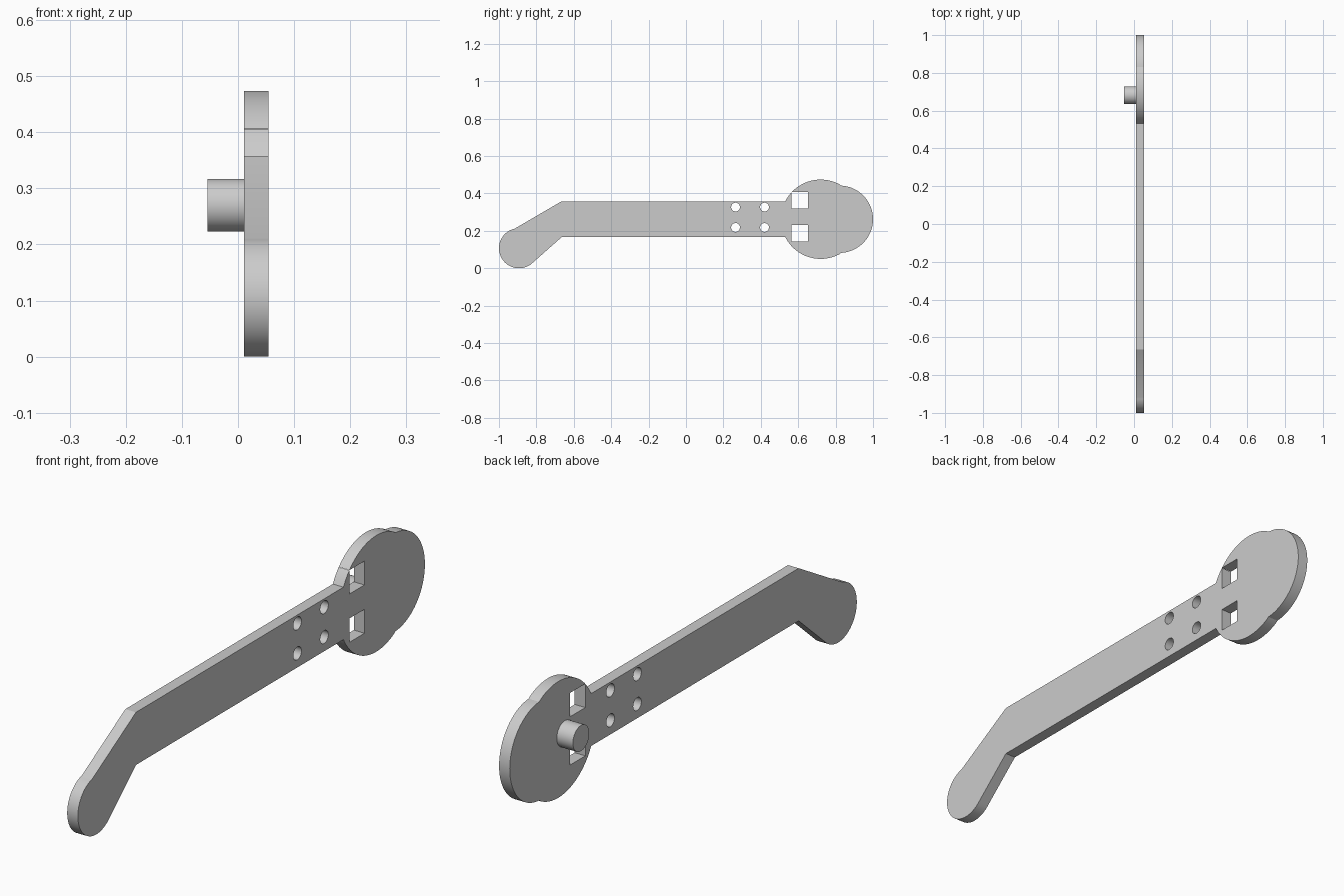
import bpy, bmesh, math

if "Cube" in bpy.data.objects:
    bpy.data.objects.remove(bpy.data.objects["Cube"])

X0, X1 = 0.011, 0.054   # plate thickness range


def arc(cy, cz, r, a0, a1, n):
    """Points on an arc in the YZ plane, angles in degrees, both ends included."""
    return [(cy + r * math.cos(math.radians(a0 + (a1 - a0) * i / n)),
             cz + r * math.sin(math.radians(a0 + (a1 - a0) * i / n)))
            for i in range(n + 1)]


def circle(cy, cz, r, n):
    return arc(cy, cz, r, 0, 360, n)[:-1]


def square(cy, cz, h):
    return [(cy - h, cz - h), (cy + h, cz - h), (cy + h, cz + h), (cy - h, cz + h)]


def prism(name, loops, x0, x1):
    """Closed profiles in the YZ plane extruded from x0 to x1."""
    bm = bmesh.new()
    for pts in loops:
        face = bm.faces.new([bm.verts.new((x0, y, z)) for y, z in pts])
        new = bmesh.ops.extrude_face_region(bm, geom=[face], use_keep_orig=True)['geom']
        bmesh.ops.translate(bm, vec=(x1 - x0, 0, 0),
                            verts=[v for v in new if isinstance(v, bmesh.types.BMVert)])
    bmesh.ops.recalc_face_normals(bm, faces=bm.faces)
    me = bpy.data.meshes.new(name)
    bm.to_mesh(me)
    bm.free()
    ob = bpy.data.objects.new(name, me)
    bpy.context.collection.objects.link(ob)
    return ob


def activate(ob):
    bpy.ops.object.select_all(action='DESELECT')
    ob.select_set(True)
    bpy.context.view_layer.objects.active = ob


# Lever plate: two-lobed head, straight bar, bent rounded grip
MID = 0.262
outline = arc(0.82, MID, 0.18, -86.8, 86.8, 40)           # outer lobe
outline += arc(0.72, MID, 0.212, 58.7, 153.2, 28)[1:]     # upper inner lobe
outline += [(-0.665, 0.358)]
outline += arc(-0.893, 0.107, 0.107, 102.8, 314.6, 40)    # grip end
outline += [(-0.665, 0.166)]
outline += arc(0.72, MID, 0.212, 206.8, 301.3, 28)[:-1]   # lower inner lobe
plate = prism("lever_plate", [outline], X0, X1)

# Bolt holes and square windows cut through the plate
holes = [circle(y, z, 0.0235, 32) for y in (0.265, 0.42) for z in (0.218, 0.327)]
holes += [square(0.608, z, 0.0435) for z in (0.187, 0.363)]
cutter = prism("hole_cutter", holes, X0 - 0.05, X1 + 0.05)
cutter.hide_render = True
mod = plate.modifiers.new("holes", 'BOOLEAN')
mod.operation = 'DIFFERENCE'
mod.solver = 'EXACT'
mod.object = cutter
activate(plate)
bpy.ops.object.modifier_apply(modifier=mod.name)
bpy.data.objects.remove(cutter)

# Pivot pin on the left face
pin = prism("pivot_pin", [circle(0.682, 0.27, 0.047, 48)], -0.054, X0)

for ob in (plate, pin):
    activate(ob)
    bpy.ops.object.shade_smooth_by_angle(angle=math.radians(20))
